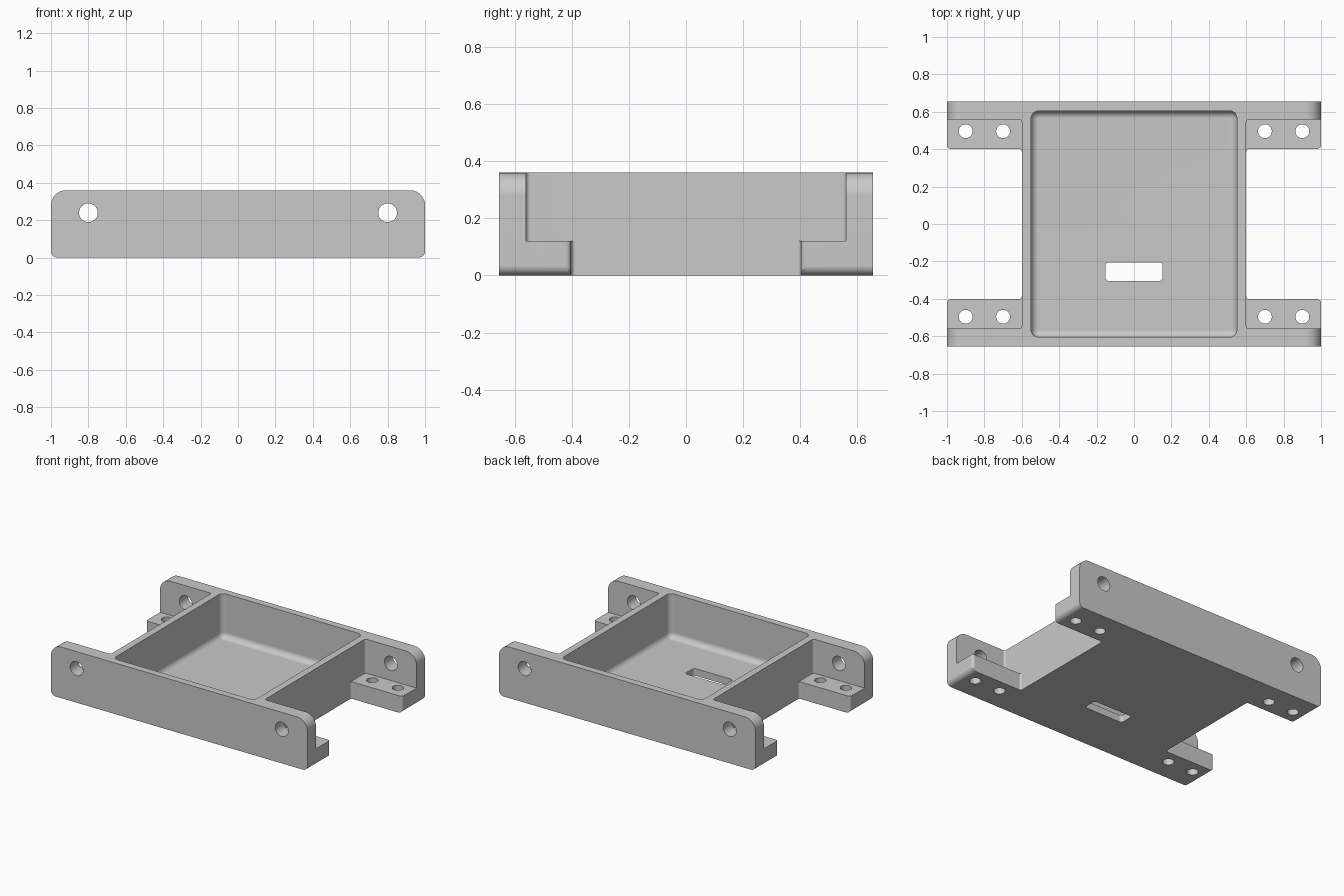
import bpy, bmesh, math
from mathutils import Vector

cube = bpy.data.objects.get("Cube")
if cube:
    bpy.data.objects.remove(cube, do_unlink=True)

HALF_Y, HEIGHT, FLOOR = 0.655, 0.36, 0.05

grey = bpy.data.materials.new("plain grey")
grey.use_nodes = True
colour = (0.585, 0.585, 0.585, 1)
grey.diffuse_color = colour
grey.node_tree.nodes["Principled BSDF"].inputs["Base Color"].default_value = colour


def rounded(corners, steps=8):
    """Outline from (x, y, radius) corners, each rounded by an arc."""
    out = []
    for i, (x, y, r) in enumerate(corners):
        p = Vector((x, y))
        if r == 0:
            out.append(p)
            continue
        a = (Vector(corners[i - 1][:2]) - p).normalized()
        b = (Vector(corners[(i + 1) % len(corners)][:2]) - p).normalized()
        # all corners are square, so the arc centre is at p + r(a + b)
        centre = p + r * (a + b)
        for k in range(steps + 1):
            t = k / steps * math.pi / 2
            out.append(centre - r * (b * math.cos(t) + a * math.sin(t)))
    return out


def make_object(name, bm):
    bmesh.ops.recalc_face_normals(bm, faces=bm.faces)
    mesh = bpy.data.meshes.new(name)
    bm.to_mesh(mesh)
    bm.free()
    mesh.materials.append(grey)
    ob = bpy.data.objects.new(name, mesh)
    bpy.context.collection.objects.link(ob)
    return ob


def prism(name, outline, low, high, axis="z"):
    """Extrude an outline along z, or an x-z outline along y."""
    bm = bmesh.new()
    place = (lambda p: (p[0], p[1], low)) if axis == "z" else (lambda p: (p[0], low, p[1]))
    face = bm.faces.new([bm.verts.new(place(p)) for p in outline])
    moved = bmesh.ops.extrude_face_region(bm, geom=[face])["geom"]
    step = (0, 0, high - low) if axis == "z" else (0, high - low, 0)
    bmesh.ops.translate(bm, vec=step, verts=[g for g in moved if isinstance(g, bmesh.types.BMVert)])
    return make_object(name, bm)


def circle(cx, cy, r, n=32):
    return [(cx + r * math.cos(i * math.tau / n), cy + r * math.sin(i * math.tau / n)) for i in range(n)]


# Block with rounded ends
tray = prism("mounting_tray", rounded([
    (-1, 0, 0.035), (1, 0, 0.035), (1, HEIGHT, 0.08), (-1, HEIGHT, 0.08)]),
    -HALF_Y, HALF_Y, "y")

cutters = []
for s in (-1, 1):
    # Gap between the feet, with rounded foot corners
    cutters.append(prism("foot_gap", rounded([
        (s * 1.2, -0.5, 0), (s, -0.5, 0), (s, -0.402, 0.02), (s * 0.6, -0.402, 0.015),
        (s * 0.6, 0.402, 0.015), (s, 0.402, 0.02), (s, 0.5, 0), (s * 1.2, 0.5, 0)]),
        -0.2, 0.8))
    # Space above the feet
    cutters.append(prism("foot_clearance", rounded([
        (s * 1.2, -0.56, 0), (s * 0.6, -0.56, 0.015),
        (s * 0.6, 0.56, 0.015), (s * 1.2, 0.56, 0)]), 0.12, 0.8))
    # Bolt holes through the end walls and the feet
    cutters.append(prism("wall_hole", circle(s * 0.8, 0.24, 0.05), -1, 1, "y"))
    for x in (0.7, 0.9):
        for y in (-0.496, 0.496):
            cutters.append(prism("foot_hole", circle(s * x, y, 0.037), -0.2, 0.3))

# Central pocket with rounded corners and floor edge
bm = bmesh.new()
bmesh.ops.create_cube(bm, size=1)
bmesh.ops.scale(bm, vec=(1.1, 1.21, 0.6), verts=bm.verts)
bmesh.ops.translate(bm, vec=(0, 0, FLOOR + 0.3), verts=bm.verts)
bmesh.ops.bevel(bm, geom=bm.edges[:], offset=0.04, segments=8, profile=0.5, affect="EDGES")
cutters.append(make_object("pocket", bm))

# Cable slot in the floor
cutters.append(prism("slot", rounded([
    (-0.153, -0.305, 0.02), (0.153, -0.305, 0.02),
    (0.153, -0.205, 0.02), (-0.153, -0.205, 0.02)]), -0.2, 0.2))

# Cut everything out, then discard the cutters
bpy.context.view_layer.objects.active = tray
tray.select_set(True)
for cutter in cutters:
    cutter.hide_render = True
    mod = tray.modifiers.new(cutter.name, "BOOLEAN")
    mod.operation, mod.solver, mod.object = "DIFFERENCE", "EXACT", cutter
    bpy.ops.object.modifier_apply(modifier=mod.name)
    bpy.data.objects.remove(cutter, do_unlink=True)

# Smooth the fillets while keeping the large faces flat
bpy.ops.object.shade_smooth_by_angle(angle=math.radians(30))
flatten = tray.modifiers.new("flat_faces", "WEIGHTED_NORMAL")
flatten.keep_sharp = True
